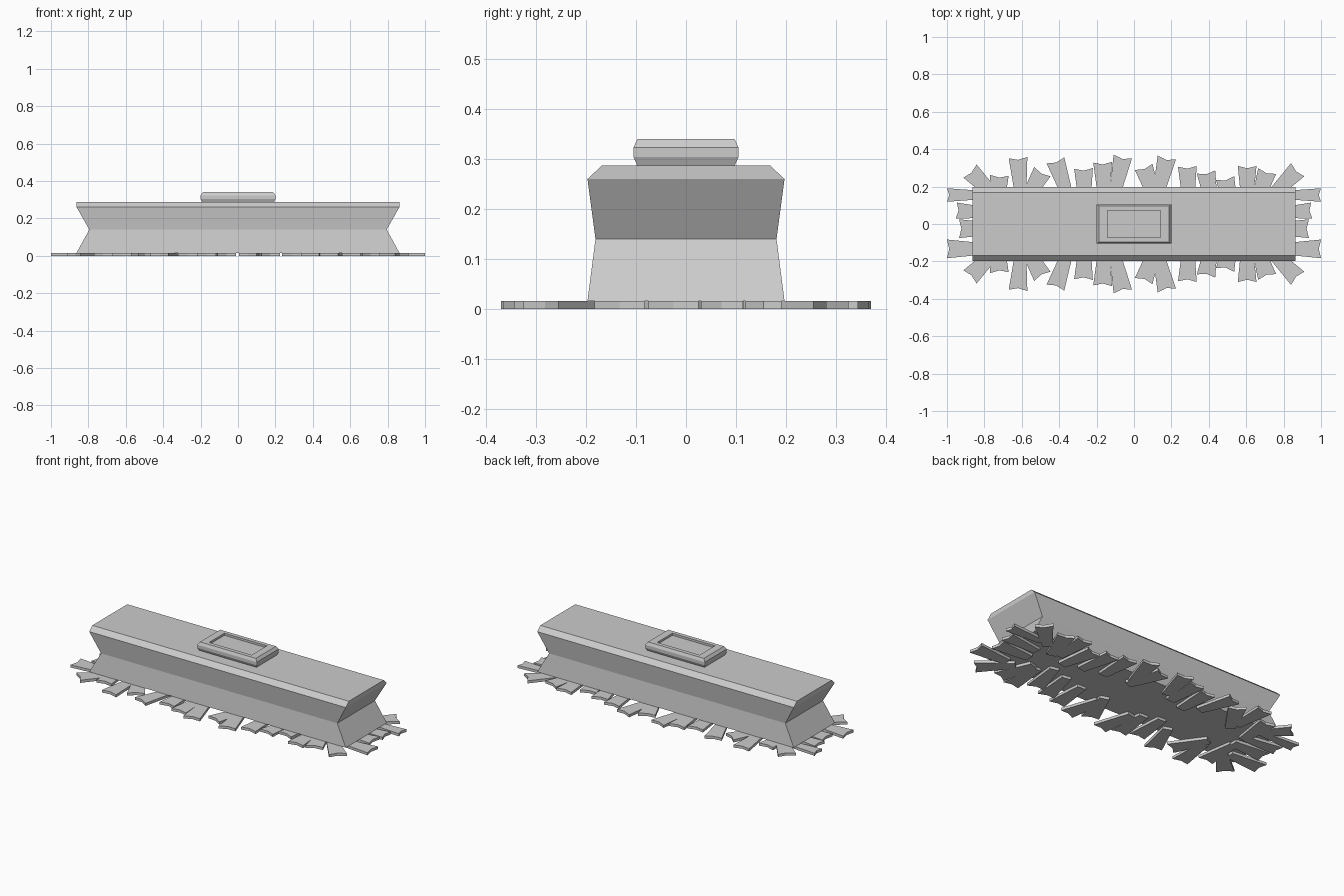
import bpy
import bmesh
import math
from mathutils import Matrix, Vector

default_cube = bpy.data.objects.get("Cube")
if default_cube:
    bpy.data.objects.remove(default_cube, do_unlink=True)


def finish(bm, name):
    """Turn a bmesh into a flat-shaded, linked object."""
    bmesh.ops.recalc_face_normals(bm, faces=bm.faces)
    mesh = bpy.data.meshes.new(name)
    bm.to_mesh(mesh)
    bm.free()
    obj = bpy.data.objects.new(name, mesh)
    bpy.context.collection.objects.link(obj)
    return obj


def loft_rectangles(name, rings):
    """Skin a stack of centred rectangles (half x, half y, z) and cap both ends."""
    bm = bmesh.new()
    corners = [(-1, -1), (1, -1), (1, 1), (-1, 1)]
    loops = [[bm.verts.new((sx * hx, sy * hy, z)) for sx, sy in corners]
             for hx, hy, z in rings]
    for low, high in zip(loops, loops[1:]):
        for i in range(len(corners)):
            j = (i + 1) % len(corners)
            bm.faces.new((low[i], low[j], high[j], high[i]))
    bm.faces.new(loops[0][::-1])
    bm.faces.new(loops[-1])
    return finish(bm, name)


TAB_THICKNESS = 0.016
TAB_LENGTH = 0.22
TIP_HALF = 0.05
ROOT_HALF = 0.028
NOTCH = 0.012


def add_tab(bm, x, y, angle, width=1.0):
    """Flared strip with a notched tip at (x, y), leaning clockwise from +y."""
    outline = [
        (-ROOT_HALF * width, -TAB_LENGTH),
        (ROOT_HALF * width, -TAB_LENGTH),
        (TIP_HALF * width, 0),
        (0, -NOTCH),
        (-TIP_HALF * width, 0),
    ]
    turn = Matrix.Rotation(-math.radians(angle), 3, "Z")
    verts = [bm.verts.new(turn @ Vector((px, py, 0)) + Vector((x, y, 0)))
             for px, py in outline]
    face = bm.faces.new(verts)
    extruded = bmesh.ops.extrude_face_region(bm, geom=[face], use_keep_orig=True)
    top = [v for v in extruded["geom"] if isinstance(v, bmesh.types.BMVert)]
    bmesh.ops.translate(bm, verts=top, vec=(0, 0, TAB_THICKNESS))


def mirrored_tabs(name, tabs, axis):
    """Build a row of tabs and mirror it to the opposite side."""
    bm = bmesh.new()
    for tab in tabs:
        add_tab(bm, *tab)
    obj = finish(bm, name)
    mirror = obj.modifiers.new("Mirror", "MIRROR")
    mirror.use_axis = [axis == i for i in range(3)]
    mirror.use_mirror_merge = False
    return obj


# Waisted body with bevelled long top edges
loft_rectangles("body", [
    (0.863, 0.197, TAB_THICKNESS),
    (0.795, 0.181, 0.14),
    (0.863, 0.197, 0.26),
    (0.863, 0.168, 0.287),
])

# Bevelled plaque with a sunken panel
loft_rectangles("top_plaque", [
    (0.192, 0.097, 0.286),
    (0.2, 0.105, 0.304),
    (0.2, 0.105, 0.323),
    (0.188, 0.097, 0.34),
    (0.143, 0.073, 0.34),
    (0.143, 0.073, 0.327),
])

# Fringe along the long sides: tip x, tip y, lean
mirrored_tabs("long_side_fringe", [
    (-.877, .283, -45), (-.72, .26, 3), (-.62, .355, -4), (-.49, .28, 30),
    (-.42, .34, -19), (-.27, .297, -2), (-.168, .33, -2), (-.06, .36, 12),
    (.052, .305, -19), (.175, .355, 13), (.285, .308, -2), (.385, .278, -10),
    (.487, .245, -12), (.605, .31, 0), (.712, .283, 18), (.875, .29, 45),
], axis=1)

# Fringe at the short ends: tip x, tip y, lean, relative width
mirrored_tabs("short_end_fringe", [
    (1, .155, 90, .72), (.95, .072, 86, .85),
    (.935, -.025, 90), (1, -.133, 90),
], axis=0)
